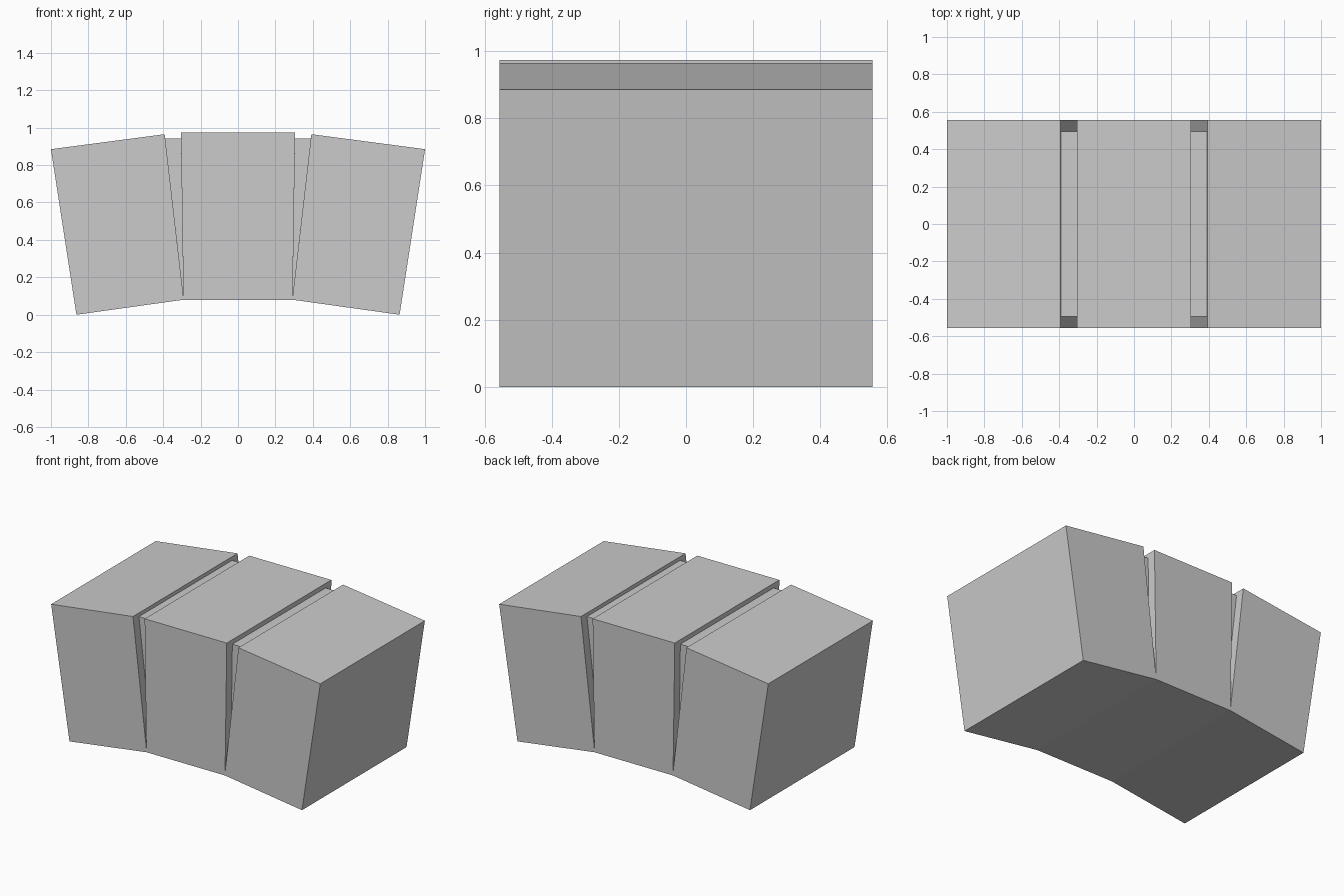
import bpy
import bmesh

if "Cube" in bpy.data.objects:
    bpy.data.objects.remove(bpy.data.objects["Cube"])


def prism(name, profile, half_depth):
    """Extrude an (x, z) outline along y, centred on y = 0."""
    bm = bmesh.new()
    face = bm.faces.new([bm.verts.new((x, -half_depth, z)) for x, z in profile])
    ext = bmesh.ops.extrude_face_region(bm, geom=[face])
    verts = [v for v in ext["geom"] if isinstance(v, bmesh.types.BMVert)]
    bmesh.ops.translate(bm, vec=(0, 2 * half_depth, 0), verts=verts)
    bmesh.ops.recalc_face_normals(bm, faces=bm.faces)
    mesh = bpy.data.meshes.new(name)
    bm.to_mesh(mesh)
    bm.free()
    obj = bpy.data.objects.new(name, mesh)
    bpy.context.collection.objects.link(obj)
    return obj


DEPTH = 0.555
MORTAR_DEPTH = 0.495

# Central keystone
prism("center_stone",
      [(-0.292, 0.08), (0.292, 0.08), (0.305, 0.973), (-0.305, 0.973)], DEPTH)

# Tilted side stones, touching the keystone only at the bottom of the joint
side = [(0.292, 0.08), (0.864, 0.0), (1.0, 0.885), (0.392, 0.965), (0.2923, 0.10)]
# Recessed mortar wedges filling the V joints
wedge = [(0.2923, 0.10), (0.3893, 0.942), (0.3046, 0.942)]

for label, s in (("right", 1), ("left", -1)):
    prism(f"{label}_stone", [(s * x, z) for x, z in side], DEPTH)
    prism(f"{label}_mortar", [(s * x, z) for x, z in wedge], MORTAR_DEPTH)
